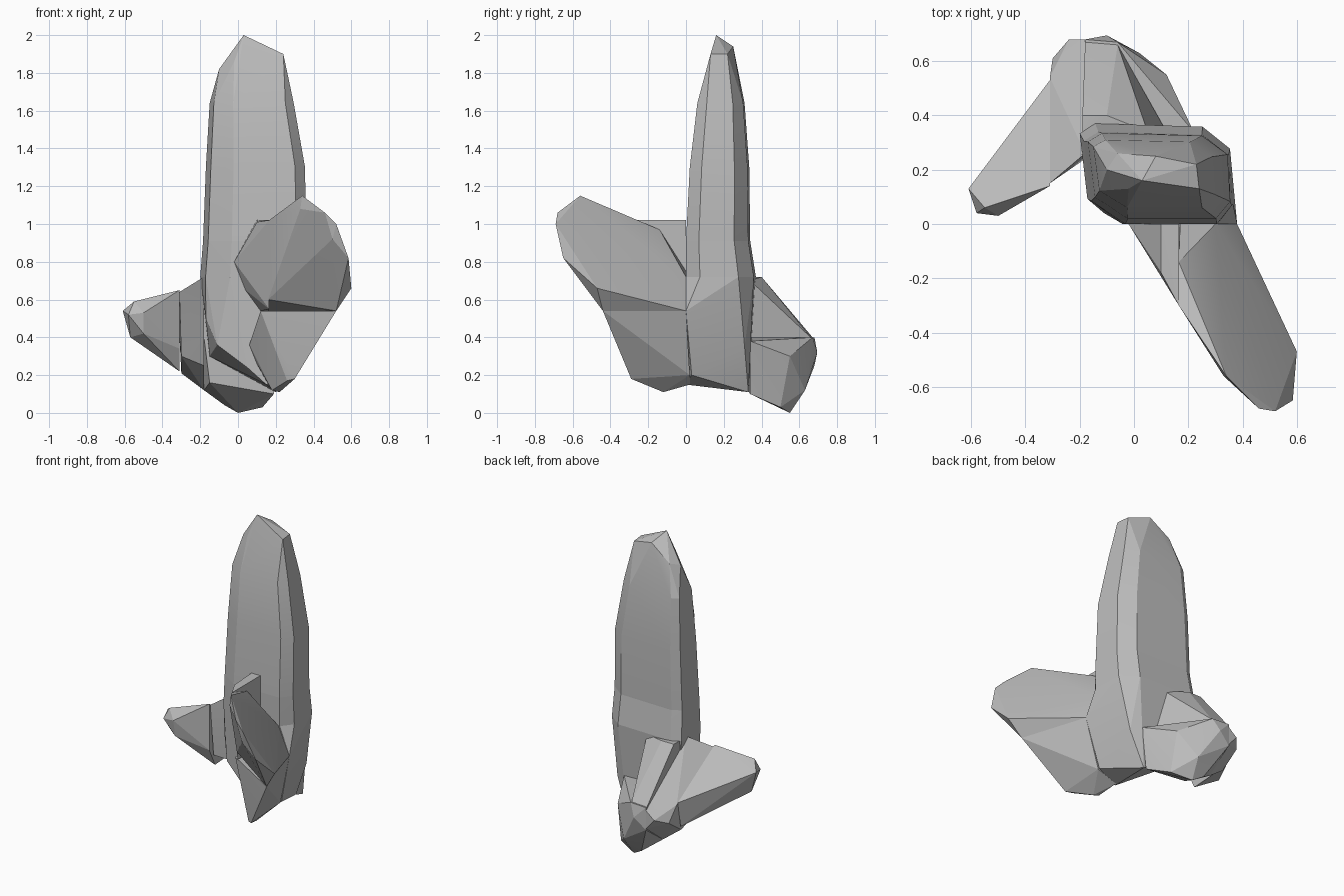
import bpy
import bmesh
from mathutils import Vector

default_cube = bpy.data.objects.get("Cube")
if default_cube:
    bpy.data.objects.remove(default_cube, do_unlink=True)

# Single stone colour
stone = bpy.data.materials.new("grey_stone")
stone.use_nodes = True
grey = (.5, .5, .5, 1)
stone.diffuse_color = grey
stone.node_tree.nodes["Principled BSDF"].inputs["Base Color"].default_value = grey


def shard(name, corners):
    """Make one faceted convex chunk that wraps the given corner points."""
    bm = bmesh.new()
    for corner in corners:
        bm.verts.new(Vector(corner))
    result = bmesh.ops.convex_hull(bm, input=bm.verts[:], use_existing_faces=False)
    unused = set(result["geom_interior"]) | set(result["geom_unused"])
    loose = [item for item in unused if isinstance(item, bmesh.types.BMVert) and item.is_valid]
    bmesh.ops.delete(bm, geom=loose, context="VERTS")
    bmesh.ops.recalc_face_normals(bm, faces=bm.faces[:])
    mesh = bpy.data.meshes.new(name)
    bm.to_mesh(mesh)
    bm.free()
    mesh.materials.append(stone)
    chunk = bpy.data.objects.new(name, mesh)
    bpy.context.collection.objects.link(chunk)
    bpy.ops.object.select_all(action="DESELECT")
    chunk.select_set(True)
    bpy.context.view_layer.objects.active = chunk
    bpy.ops.object.shade_smooth_by_angle(angle=.2)
    return chunk


def ring(left, right, front, back, height):
    """Chamfered cross-section of the tower at one height."""
    width, depth = right - left, back - front
    outline = [(0, .9), (.05, .25), (.28, 0), (.9, 0),
               (1, .2), (.98, .75), (.8, .97), (.1, 1)]
    return [(left + u * width, front + v * depth, height) for u, v in outline]


# Tall tower: main shaft, its waist and its base
waist_top = ring(-.185, .36, 0, .34, .91)
waist_low = ring(-.2, .365, 0, .37, .72)
shard("tower_shaft", waist_top
      + ring(-.17, .355, .02, .335, 1.3)
      + ring(-.15, .295, .06, .31, 1.64)
      + [(-.1, .2, 1.82), (-.06, .26, 1.84), (.03, .16, 2), (.08, .25, 1.94),
         (.24, .13, 1.9), (.23, .22, 1.9), (-.02, .13, 1.86)])
shard("tower_waist", waist_top + waist_low)
shard("tower_base", waist_low + [
    (-.17, .1, .5), (-.15, .3, .3), (-.11, .04, .36), (.05, 0, .24),
    (.15, 0, .15), (.2, .2, .17), (.2, .33, .11), (.38, 0, .54),
    (.3, .03, .2), (.29, .31, .35)])

# Long blade reaching forward
shard("blade_upper", [
    (.165, -.3, 1.02), (.165, -.14, .97), (.17, 0, .75), (.3, 0, .72),
    (.38, 0, .54), (.16, 0, .54), (.16, -.24, .6), (.34, -.56, 1.15),
    (.46, -.68, 1.06), (.52, -.69, 1), (.585, -.65, .82), (.6, -.47, .66),
    (.52, -.44, .54), (.33, -.56, 1.08), (.5, -.67, .92)])
shard("blade_inner_wedge", [
    (-.02, 0, .8), (.1, 0, 1.02), (.165, 0, 1.02), (.165, -.3, 1.02),
    (.1, -.18, 1.01), (.12, 0, .54), (.165, -.24, .55), (.165, 0, .54), (.04, 0, .65)])
shard("blade_lower", [
    (.52, -.44, .54), (.12, -.2, .54), (.12, 0, .54), (.38, 0, .54),
    (.3, -.29, .18), (.26, -.26, .17), (.22, -.12, .11), (.18, -.12, .12),
    (.06, 0, .36), (.1, 0, .26), (.16, .02, .15), (.3, .02, .2)])

# Short wing reaching to the side
shard("wing_tip", [
    (-.31, .14, .65), (-.31, .53, .41), (-.31, .5, .24), (-.31, .2, .22),
    (-.31, .14, .34), (-.61, .13, .54), (-.58, .04, .52), (-.55, .06, .59),
    (-.5, .03, .53), (-.57, .12, .4), (-.5, .05, .42)])
shard("wing_root", [
    (-.31, .15, .64), (-.31, .54, .4), (-.3, .61, .3), (-.3, .48, .21),
    (-.3, .17, .3), (-.18, .26, .72), (-.18, .24, .4), (-.24, .68, .33),
    (-.18, .68, .38), (-.18, .68, .26), (-.18, .5, .12), (-.18, .25, .25)])

# Rear foot and the fin above it
shard("rear_foot", [
    (-.18, .68, .4), (-.18, .68, .25), (-.1, .695, .32), (-.06, .67, .4),
    (0, .55, 0), (-.07, .57, .04), (.13, .5, .03), (.19, .34, .1),
    (-.18, .5, .12), (.02, .63, .12), (.12, .55, .3), (.22, .34, .38),
    (-.18, .3, .4), (-.15, .3, .16)])
shard("rear_fin", [
    (-.19, .3, .72), (-.19, .4, .72), (-.1, .4, .72), (.05, .34, .7),
    (-.18, .67, .4), (-.06, .66, .4), (.12, .34, .4), (-.18, .3, .4)])
